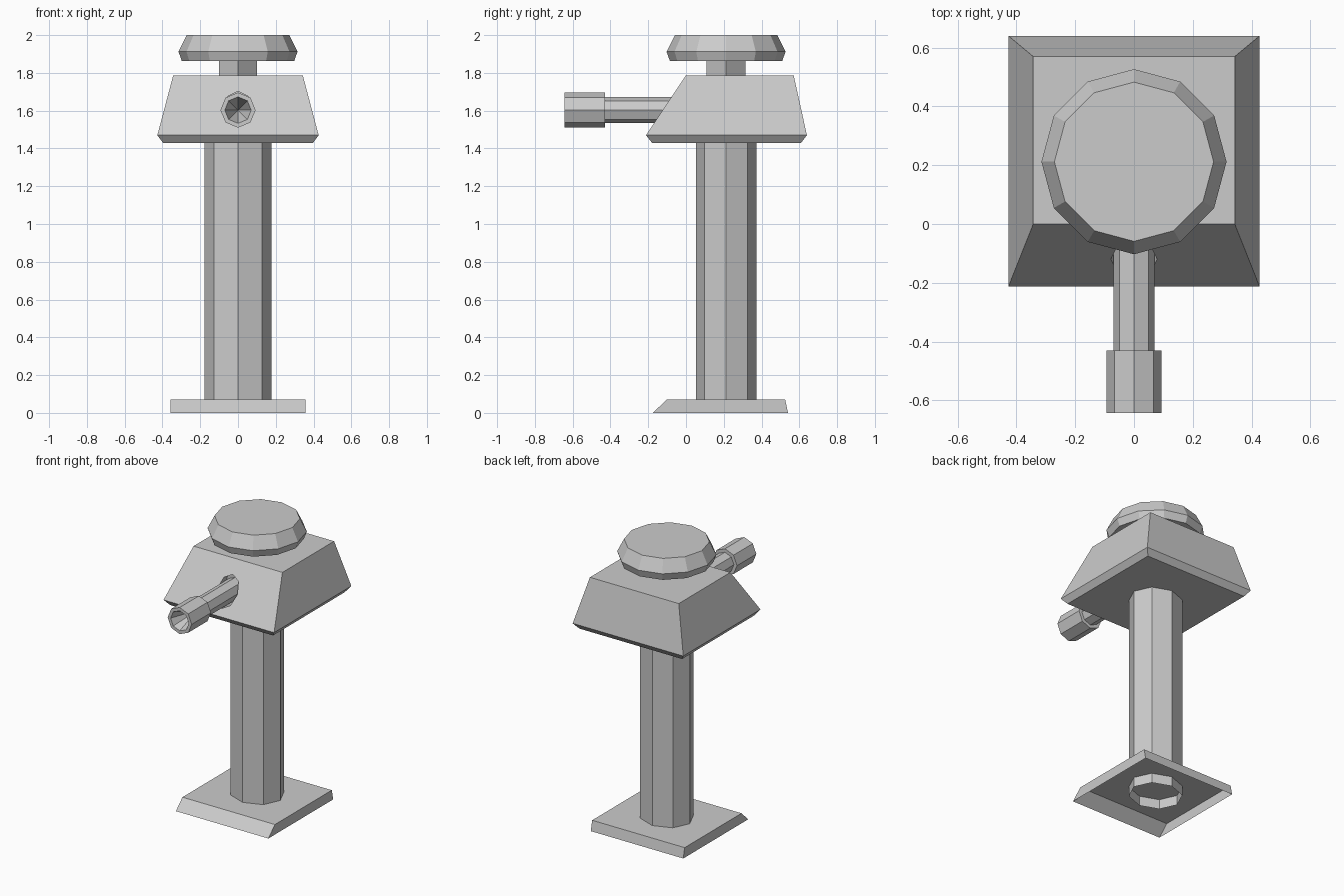
import bpy, bmesh
from math import sin, cos, tau

old = bpy.data.objects.get("Cube")
if old:
    bpy.data.objects.remove(old, do_unlink=True)

grey = bpy.data.materials.new("plain grey")
grey.use_nodes = True
grey.diffuse_color = (0.6, 0.6, 0.6, 1)
grey.node_tree.nodes["Principled BSDF"].inputs["Base Color"].default_value = (0.6, 0.6, 0.6, 1)

CY = 0.212       # post centre in y
BARREL_Z = 1.603


def loft(name, rings, cap_start=True, cap_end=True):
    """Join successive rings of points with flat faces."""
    bm = bmesh.new()
    loops = [[bm.verts.new(p) for p in ring] for ring in rings]
    for a, b in zip(loops, loops[1:]):
        for i in range(len(a)):
            j = (i + 1) % len(a)
            bm.faces.new((a[i], a[j], b[j], b[i]))
    if cap_start:
        bm.faces.new(loops[0][::-1])
    if cap_end:
        bm.faces.new(loops[-1])
    bmesh.ops.remove_doubles(bm, verts=bm.verts, dist=0.0005)
    bmesh.ops.recalc_face_normals(bm, faces=bm.faces)
    mesh = bpy.data.meshes.new(name)
    bm.to_mesh(mesh)
    bm.free()
    mesh.materials.append(grey)
    obj = bpy.data.objects.new(name, mesh)
    bpy.context.collection.objects.link(obj)
    return obj


def box_ring(half_x, front, back, z):
    return [(-half_x, front, z), (half_x, front, z), (half_x, back, z), (-half_x, back, z)]


def upright_ring(sides, rx, ry, z):
    return [(rx * cos(tau * i / sides), CY + ry * sin(tau * i / sides), z) for i in range(sides)]


def barrel_ring(rx, y, rz=None, z=BARREL_Z):
    rz = rz or rx
    return [(rx * cos(tau * i / 8), y, z + rz * sin(tau * i / 8)) for i in range(8)]


# Foot plate, open underneath, with a sloping front
loft("foot_plate", [box_ring(0.357, -0.175, 0.54, 0), box_ring(0.357, -0.103, 0.525, 0.07)],
     cap_start=False)

# Hollow octagonal post
loft("post", [upright_ring(8, 0.178, 0.16, z) for z in (0.002, 1.44)], False, False)

# Tapered head with a bevelled underside
head = loft("head", [box_ring(0.397, -0.18, 0.61, 1.43),
                     box_ring(0.427, -0.212, 0.64, 1.47),
                     box_ring(0.343, 0, 0.57, 1.787)])

# Barrel opening cut into the sloping front
cutter = loft("opening_cutter", [barrel_ring(0.079, y, 0.095, 1.608) for y in (-0.4, -0.03)])
cutter.hide_render = True
cut = head.modifiers.new("opening", 'BOOLEAN')
cut.operation = 'DIFFERENCE'
cut.solver = 'EXACT'
cut.object = cutter
bpy.context.view_layer.objects.active = head
bpy.ops.object.modifier_apply(modifier=cut.name)
bpy.data.objects.remove(cutter, do_unlink=True)

# Neck and twelve-sided cap
loft("neck", [upright_ring(4, 0.1, 0.103, z) for z in (1.78, 1.87)])
loft("cap", [upright_ring(12, r, r, z) for r, z in ((0.297, 1.862), (0.315, 1.912), (0.271, 2.0))])

# Barrel and muzzle with a conical bore
loft("barrel", [barrel_ring(0.069, y) for y in (-0.44, 0)])
loft("muzzle", [barrel_ring(r, y) for r, y in
                ((0.06, -0.43), (0.093, -0.43), (0.093, -0.643), (0.07, -0.643), (0.0001, -0.45))],
     True, False)
